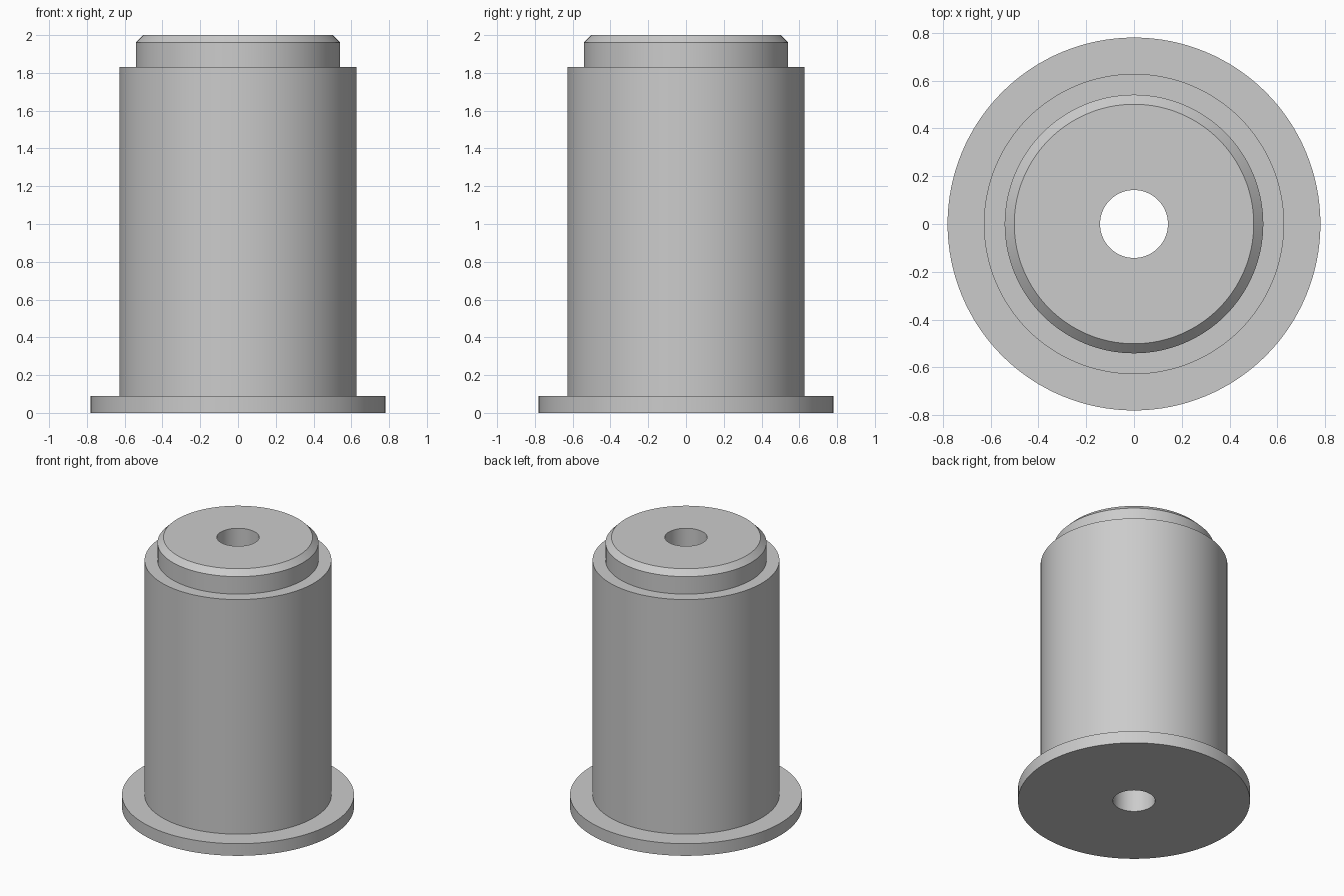
import bpy
import bmesh
import math

cube = bpy.data.objects.get("Cube")
if cube:
    bpy.data.objects.remove(cube, do_unlink=True)

# Plain grey metal
grey = bpy.data.materials.new("grey metal")
grey.use_nodes = True
colour = (0.6, 0.6, 0.6, 1)
grey.diffuse_color = colour
grey.node_tree.nodes["Principled BSDF"].inputs["Base Color"].default_value = colour

# Closed cross-section (radius, height): bore, flange, body, chamfered neck
BORE, FLANGE, BODY, NECK = 0.142, 0.78, 0.628, 0.541
profile = [
    (BORE, 0), (FLANGE, 0), (FLANGE, 0.09), (BODY, 0.09), (BODY, 1.83),
    (NECK, 1.83), (NECK, 1.96), (0.501, 2), (BORE, 2),
]


def lathe(name, points, steps, material):
    """Spin a closed cross-section around the z axis."""
    bm = bmesh.new()
    verts = [bm.verts.new((r, 0, z)) for r, z in points]
    edges = [bm.edges.new((a, b)) for a, b in zip(verts, verts[1:] + verts[:1])]
    bmesh.ops.spin(bm, geom=verts + edges, cent=(0, 0, 0), axis=(0, 0, 1),
                   angle=math.tau, steps=steps, use_merge=True)
    bmesh.ops.remove_doubles(bm, verts=bm.verts, dist=0.0001)
    bmesh.ops.recalc_face_normals(bm, faces=bm.faces)
    mesh = bpy.data.meshes.new(name)
    bm.to_mesh(mesh)
    bm.free()
    mesh.materials.append(material)
    obj = bpy.data.objects.new(name, mesh)
    bpy.context.collection.objects.link(obj)
    return obj


# Flanged bushing with a through bore
bushing = lathe("flanged_bushing", profile, 128, grey)
bpy.ops.object.select_all(action="DESELECT")
bushing.select_set(True)
bpy.context.view_layer.objects.active = bushing
bpy.ops.object.shade_smooth_by_angle(angle=math.radians(30))
